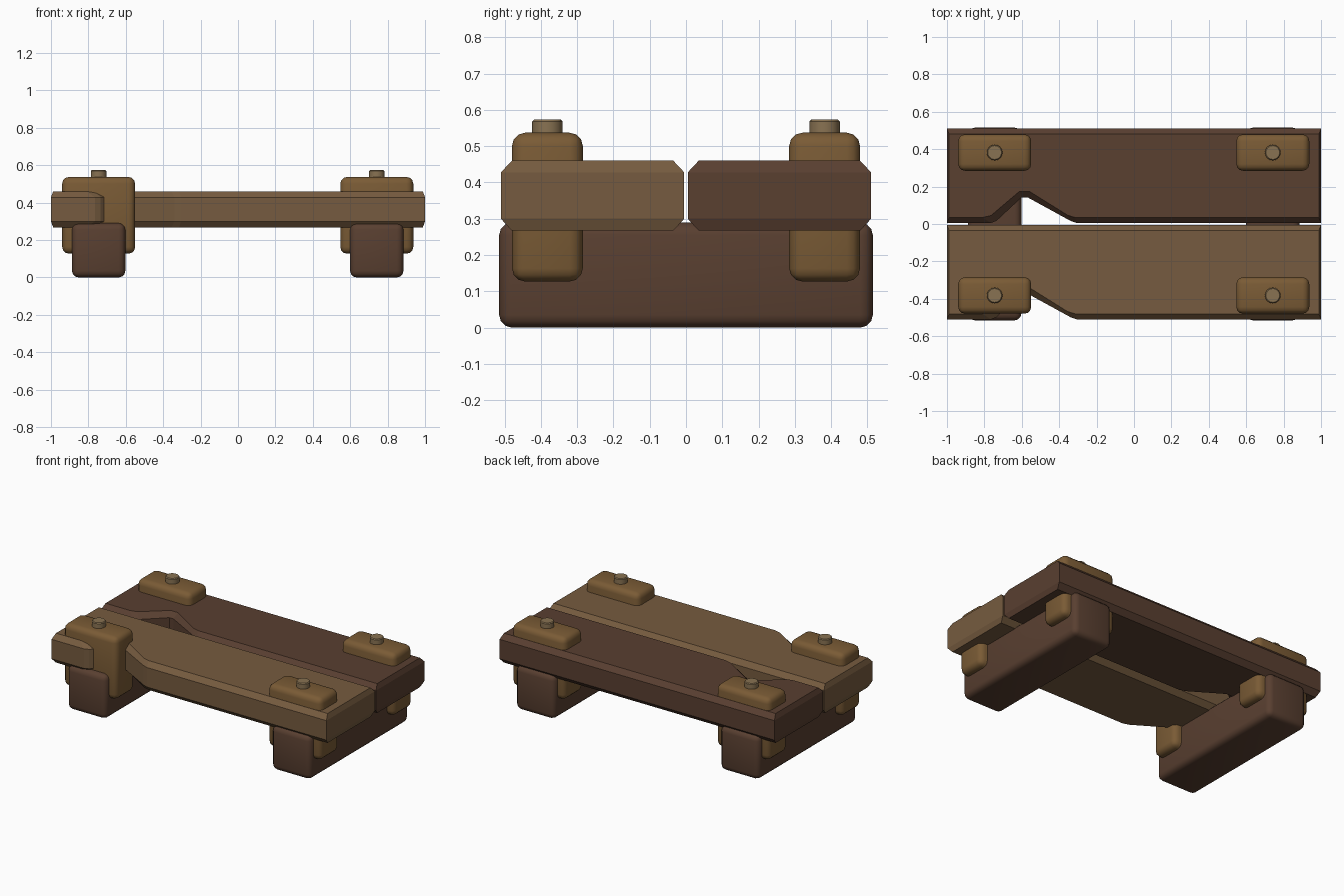
import bpy, bmesh, math

if "Cube" in bpy.data.objects:
    bpy.data.objects.remove(bpy.data.objects["Cube"])


def material(name, rgb):
    m = bpy.data.materials.new(name)
    m.diffuse_color = (*rgb, 1)
    m.use_nodes = True
    m.node_tree.nodes["Principled BSDF"].inputs["Base Color"].default_value = m.diffuse_color
    return m


DARK = material("dark wood", (0.10, 0.05, 0.03))
LIGHT = material("light wood", (0.18, 0.105, 0.05))
STRAP = material("strap", (0.195, 0.105, 0.036))
PEG = material("peg", (0.25, 0.17, 0.085))


def finish(name, bm, mat, smooth=None):
    bmesh.ops.recalc_face_normals(bm, faces=bm.faces)
    me = bpy.data.meshes.new(name)
    bm.to_mesh(me)
    bm.free()
    ob = bpy.data.objects.new(name, me)
    bpy.context.collection.objects.link(ob)
    me.materials.append(mat)
    if smooth:
        bpy.ops.object.select_all(action='DESELECT')
        ob.select_set(True)
        bpy.context.view_layer.objects.active = ob
        bpy.ops.object.shade_smooth_by_angle(angle=math.radians(smooth))
    return ob


def rounded_block(name, centre, size, radius, mat):
    bm = bmesh.new()
    bmesh.ops.create_cube(bm, size=1)
    for v in bm.verts:
        v.co = [c + s * p for c, s, p in zip(centre, size, v.co)]
    bmesh.ops.bevel(bm, geom=bm.edges[:], offset=radius, segments=3,
                    profile=0.5, affect='EDGES')
    return finish(name, bm, mat, 40)


# Plank outline with a broken notch on the low-y edge, and its chamfered inset
OUTER = [(-1, 0), (-.765, 0), (-.735, .012), (-.6, .138), (-.57, .138),
         (-.34, .012), (-.305, 0), (1, 0), (1, .505), (-1, .505)]
INNER = [(-.988, .03), (-.81, .03), (-.765, .04), (-.612, .17), (-.56, .17),
         (-.355, .042), (-.315, .03), (.988, .03), (.988, .475), (-.988, .475)]


def plank(name, y, mat):
    bm = bmesh.new()
    layers = [(INNER, .267), (OUTER, .3), (OUTER, .428), (INNER, .46)]
    rings = [[bm.verts.new((px, py + y, z)) for px, py in pts] for pts, z in layers]
    n = len(OUTER)
    for a, b in zip(rings, rings[1:]):
        for i in range(n):
            j = (i + 1) % n
            bm.faces.new((a[i], a[j], b[j], b[i]))
    bm.faces.new(rings[0][::-1])
    bm.faces.new(rings[-1])
    finish(name, bm, mat)


plank("front_plank", -.51, LIGHT)
plank("back_plank", .005, DARK)

for side, x in (("left", -.745), ("right", .742)):
    # Cross beam under the planks
    rounded_block(side + "_beam", (x, 0, .145), (.285, 1.03, .29), .035, DARK)
    for end, y in (("front", -.382), ("back", .382)):
        # Strap block around plank and beam
        rounded_block(f"{end}_{side}_strap", (x, y, .332), (.39, .195, .41), .036, STRAP)
        # Round peg on top
        bm = bmesh.new()
        bmesh.ops.create_cone(bm, cap_ends=True, segments=16, radius1=.042,
                              radius2=.042, depth=.07)
        rim = [e for e in bm.edges if all(v.co.z > 0 for v in e.verts)]
        bmesh.ops.bevel(bm, geom=rim, offset=.005, segments=1, affect='EDGES')
        bmesh.ops.translate(bm, verts=bm.verts, vec=(x, y, .538))
        finish(f"{end}_{side}_peg", bm, PEG, 35)
